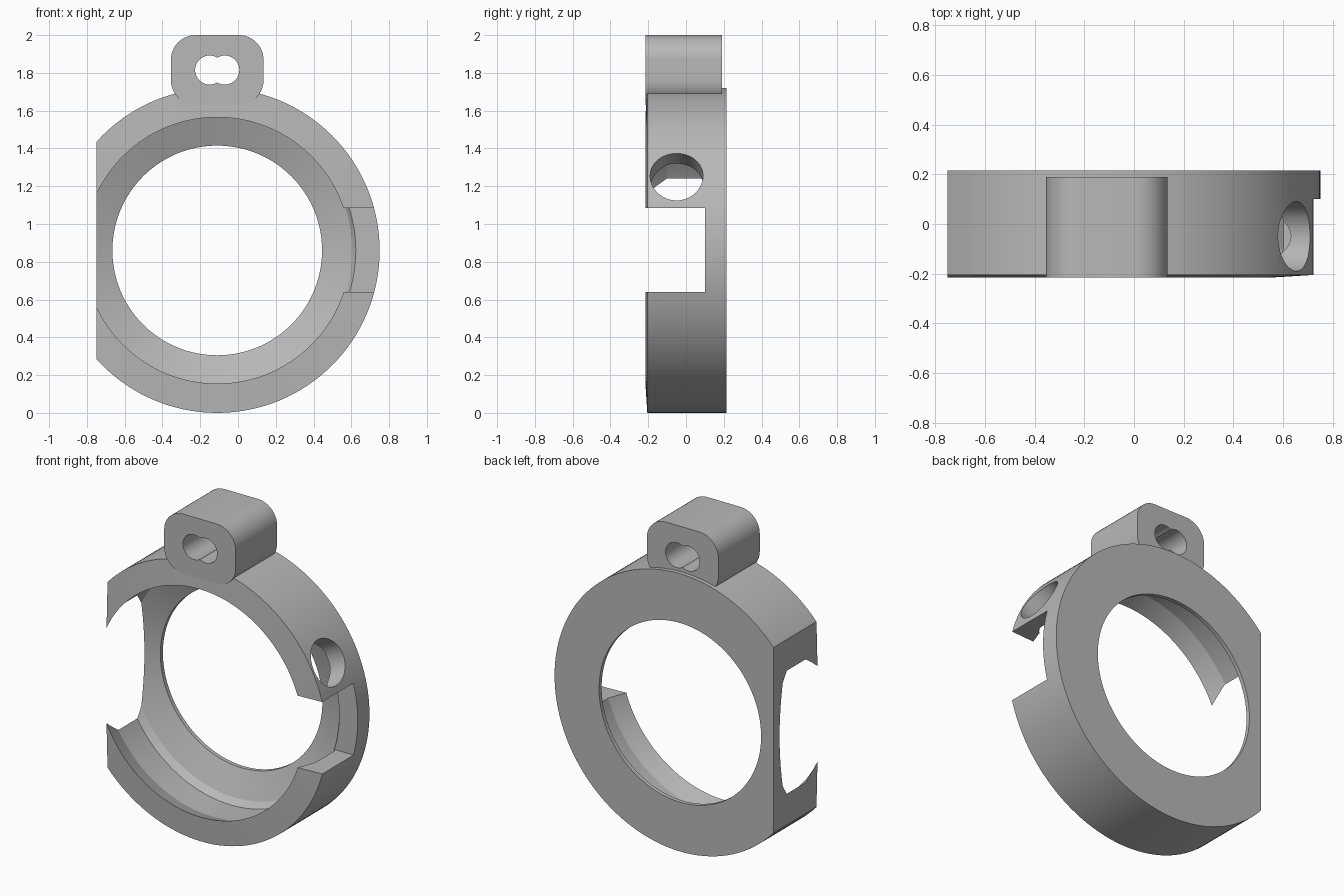
import bpy, bmesh
from math import cos, sin, pi, radians
from mathutils import Matrix, Vector

if "Cube" in bpy.data.objects:
    bpy.data.objects.remove(bpy.data.objects["Cube"])

CX, CZ = -0.11, 0.86      # ring centre
TAB_Z = 1.815             # tab centre height

grey = bpy.data.materials.new("mid grey")
grey.use_nodes = True
grey.diffuse_color = (0.48, 0.48, 0.48, 1)
grey.node_tree.nodes["Principled BSDF"].inputs["Base Color"].default_value = (0.48, 0.48, 0.48, 1)


def finish(name, bm):
    bmesh.ops.recalc_face_normals(bm, faces=bm.faces)
    mesh = bpy.data.meshes.new(name)
    bm.to_mesh(mesh)
    bm.free()
    mesh.materials.append(grey)
    obj = bpy.data.objects.new(name, mesh)
    bpy.context.collection.objects.link(obj)
    return obj


def lathe(name, profile, steps=128):
    """Closed (radius, y) profile turned about the ring axis."""
    bm = bmesh.new()
    rings = [[bm.verts.new((CX + r * cos(2 * pi * i / steps), y, CZ + r * sin(2 * pi * i / steps)))
              for r, y in profile] for i in range(steps)]
    n = len(profile)
    for i in range(steps):
        a, b = rings[i], rings[(i + 1) % steps]
        for j in range(n):
            k = (j + 1) % n
            bm.faces.new((a[j], a[k], b[k], b[j]))
    return finish(name, bm)


def box(name, low, high):
    bm = bmesh.new()
    low, high = Vector(low), Vector(high)
    bmesh.ops.create_cube(bm, size=1, matrix=Matrix.Translation((low + high) / 2)
                          @ Matrix.Diagonal((*(high - low), 1)))
    return finish(name, bm)


def cylinder(name, centre, radius, length, rotation):
    bm = bmesh.new()
    bmesh.ops.create_cone(bm, cap_ends=True, segments=48, radius1=radius, radius2=radius,
                          depth=length, matrix=Matrix.Translation(centre) @ rotation)
    return finish(name, bm)


def rounded_block(name, half_w, half_h, radius, y0, y1):
    bm = bmesh.new()
    outline = []
    for q, (sx, sz) in enumerate(((1, 1), (-1, 1), (-1, -1), (1, -1))):
        for i in range(13):
            a = (q + i / 12) * pi / 2
            outline.append(bm.verts.new((CX + sx * (half_w - radius) + radius * cos(a), y0,
                                         TAB_Z + sz * (half_h - radius) + radius * sin(a))))
    face = bm.faces.new(outline)
    out = bmesh.ops.extrude_face_region(bm, geom=[face])
    moved = [v for v in out["geom"] if isinstance(v, bmesh.types.BMVert)]
    bmesh.ops.translate(bm, verts=moved, vec=(0, y1 - y0, 0))
    return finish(name, bm)


def combine(target, other, operation):
    mod = target.modifiers.new(operation.lower(), "BOOLEAN")
    mod.operation, mod.solver, mod.object = operation, "EXACT", other
    bpy.context.view_layer.objects.active = target
    bpy.ops.object.modifier_apply(modifier=mod.name)
    bpy.data.objects.remove(other)


# Ring: gently coned front, snap lip, groove, sloping seat and thin back rim
ring = lathe("clamp_ring", [(0.86, -0.205), (0.86, 0.215), (0.555, 0.215), (0.555, 0.19),
                            (0.715, 0.125), (0.745, 0.085), (0.745, -0.1), (0.705, -0.215)])

# Mounting tab on top
combine(ring, rounded_block("tab", 0.245, 0.185, 0.13, -0.215, 0.19), "UNION")

# Flat side, and the rectangular gap in the opposite wall
combine(ring, box("flat_cutter", (-1.2, -0.5, -0.2), (-0.75, 0.5, 2.2)), "DIFFERENCE")
combine(ring, box("gap_cutter", (0.4, -0.5, 0.64), (1, 0.1, 1.085)), "DIFFERENCE")

# Radial hole through the wall
tilt = radians(27.3)
combine(ring, cylinder("wall_hole_cutter", (CX + 0.8 * cos(tilt), -0.05, CZ + 0.8 * sin(tilt)),
                       0.14, 0.5, Matrix.Rotation(pi / 2 - tilt, 4, "Y")), "DIFFERENCE")

# Twin overlapping holes through the tab
for side in (-1, 1):
    combine(ring, cylinder("tab_hole_cutter", (CX + side * 0.04, 0, TAB_Z), 0.077, 1,
                           Matrix.Rotation(pi / 2, 4, "X")), "DIFFERENCE")

# Smooth curved walls, crisp edges
bpy.ops.object.select_all(action="DESELECT")
ring.select_set(True)
bpy.context.view_layer.objects.active = ring
bpy.ops.object.shade_smooth_by_angle(angle=radians(15))
